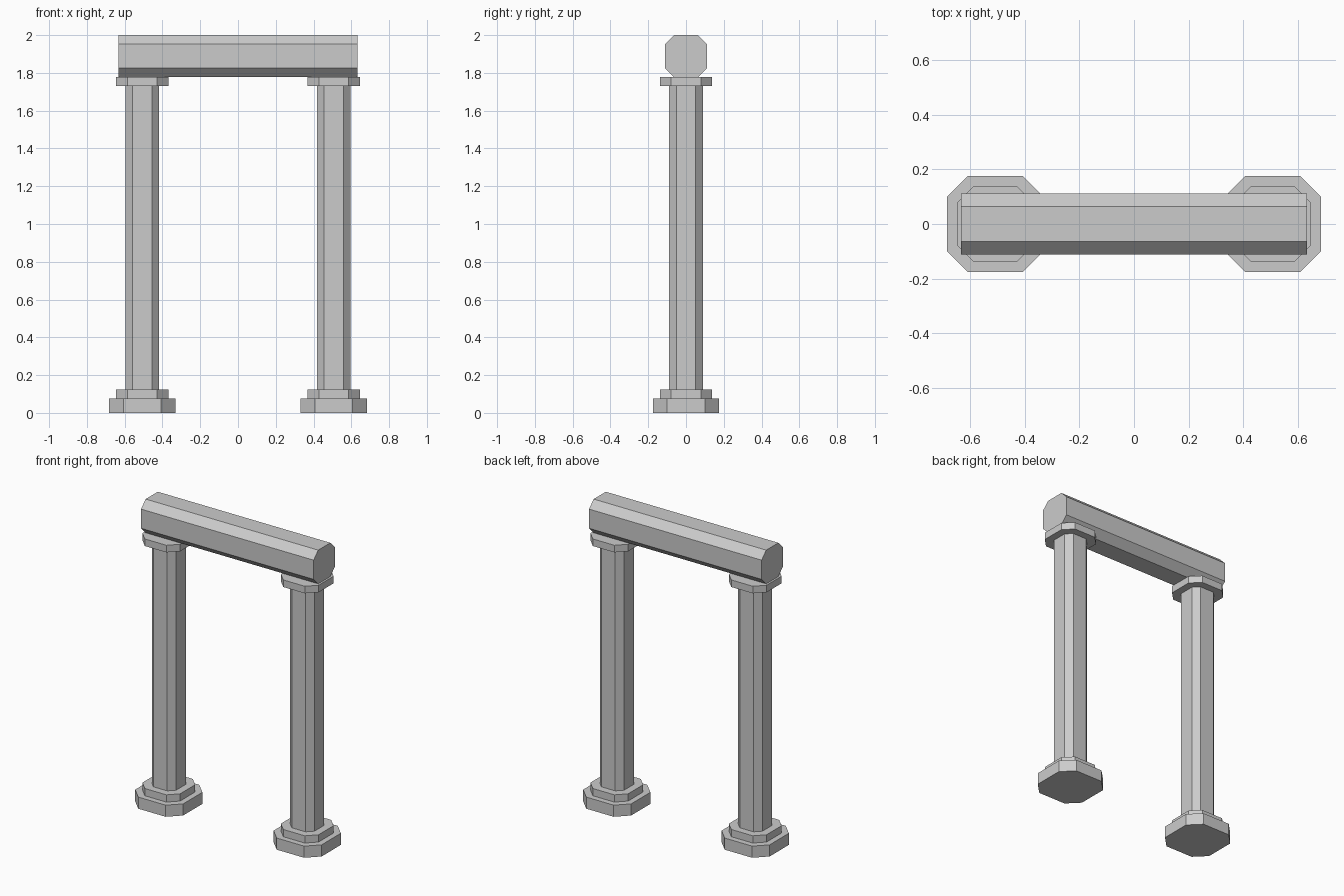
import bpy, bmesh

if "Cube" in bpy.data.objects:
    bpy.data.objects.remove(bpy.data.objects["Cube"])

RATIO = 0.57  # half width of each straight face relative to the half size


def octagon_prism(name, half, start, end, location=(0, 0, 0), axis='Z'):
    """Square bar with cut corners, extruded along Z or X."""
    k = half * RATIO
    profile = [(k, -half), (half, -k), (half, k), (k, half),
               (-k, half), (-half, k), (-half, -k), (-k, -half)]
    bm = bmesh.new()
    rings = []
    for t in (start, end):
        rings.append([bm.verts.new((a, b, t) if axis == 'Z' else (t, a, b))
                      for a, b in profile])
    bm.faces.new(rings[0][::-1])
    bm.faces.new(rings[1])
    for i in range(8):
        j = (i + 1) % 8
        bm.faces.new((rings[0][i], rings[0][j], rings[1][j], rings[1][i]))
    bmesh.ops.recalc_face_normals(bm, faces=bm.faces[:])
    mesh = bpy.data.meshes.new(name)
    bm.to_mesh(mesh)
    bm.free()
    obj = bpy.data.objects.new(name, mesh)
    obj.location = location
    bpy.context.collection.objects.link(obj)
    return obj


# Columns: plinth, base ring, shaft and capital on each side
PARTS = [("plinth", 0.176, 0.0, 0.077),
         ("base_ring", 0.138, 0.077, 0.125),
         ("shaft", 0.089, 0.125, 1.73),
         ("capital", 0.138, 1.73, 1.777)]
for side, x in (("left", -0.507), ("right", 0.507)):
    for part, half, z0, z1 in PARTS:
        octagon_prism(f"{side}_{part}", half, z0, z1, (x, 0, 0))

# Lintel beam resting on the capitals
octagon_prism("lintel_beam", 0.1115, -0.632, 0.632, (0, 0, 1.8885), axis='X')
